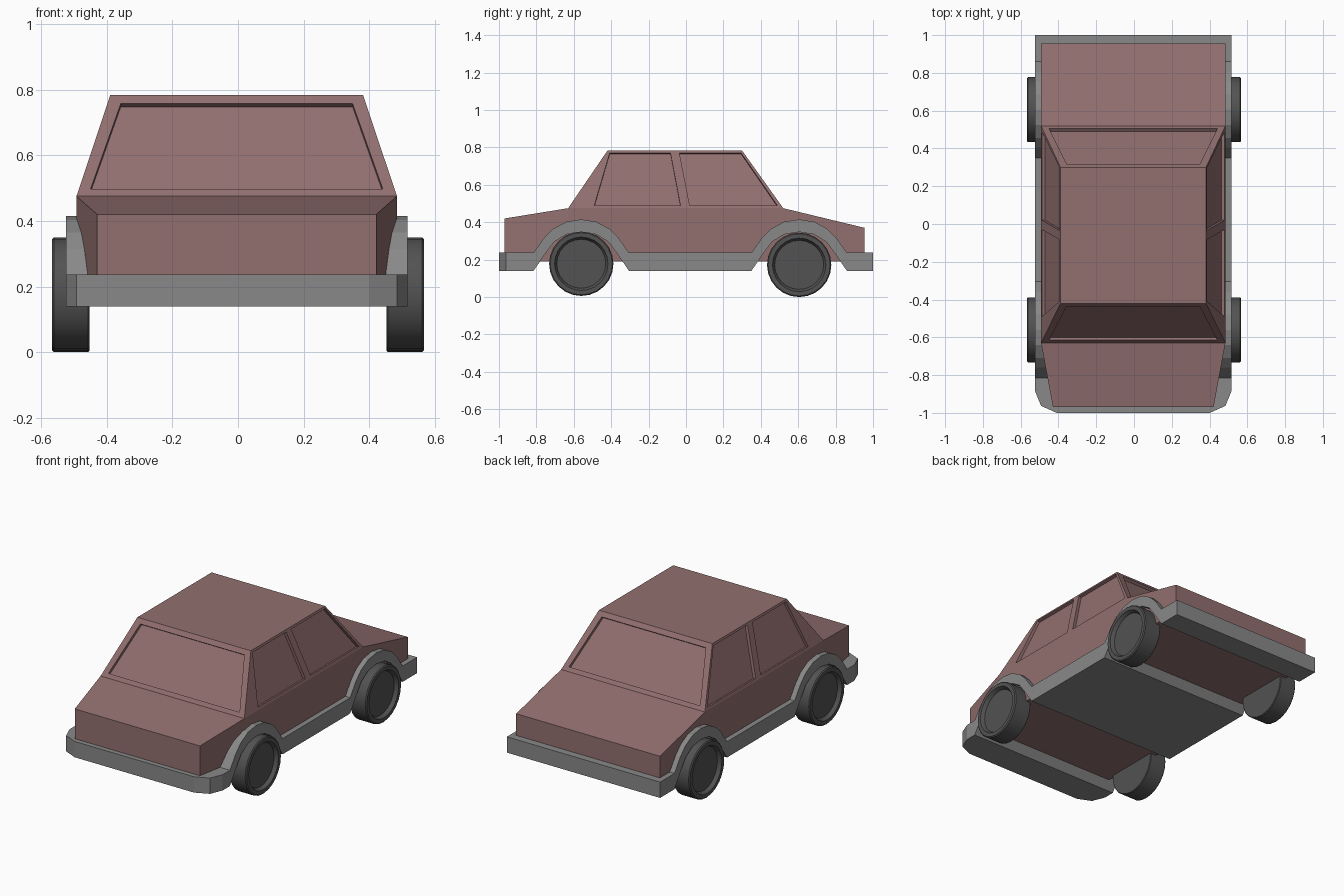
import bpy, bmesh, math
from mathutils import Vector

if "Cube" in bpy.data.objects:
    bpy.data.objects.remove(bpy.data.objects["Cube"])

OFF = -0.004  # body sits a hair left of the wheels


def material(name, rgb):
    m = bpy.data.materials.new(name)
    m.diffuse_color = (*rgb, 1)
    m.use_nodes = True
    m.node_tree.nodes["Principled BSDF"].inputs["Base Color"].default_value = m.diffuse_color
    return m


PAINT = material("paint", (0.29, 0.16, 0.16))
TRIM = material("trim", (0.25, 0.25, 0.25))
RUBBER = material("rubber", (0.085, 0.085, 0.085))


def add_loft(bm, rings, caps=None):
    """Skin closed rings of equal length and close both ends."""
    vs = [[bm.verts.new(p) for p in r] for r in rings]
    n = len(rings[0])
    for a, b in zip(vs, vs[1:]):
        for i in range(n):
            j = (i + 1) % n
            bm.faces.new((a[i], a[j], b[j], b[i]))
    for ring in (vs[0], vs[-1]):
        for cap in caps or [range(n)]:
            bm.faces.new([ring[i] for i in cap])


def finish(bm, name, mat=None):
    bmesh.ops.recalc_face_normals(bm, faces=bm.faces)
    me = bpy.data.meshes.new(name)
    bm.to_mesh(me)
    bm.free()
    ob = bpy.data.objects.new(name, me)
    bpy.context.collection.objects.link(ob)
    if mat:
        me.materials.append(mat)
    return ob


# Body shell: side profile as (y, z, half width)
W, R = 0.488, 0.385
profile = [(-0.97, 0.42, 0.425), (-0.63, 0.475, W), (-0.42, 0.783, R), (0.30, 0.783, R),
           (0.52, 0.475, W), (0.955, 0.37, W), (0.955, 0.19, W), (0.52, 0.19, W),
           (-0.63, 0.19, W), (-0.97, 0.19, 0.425)]
bm = bmesh.new()
add_loft(bm, [[(OFF + s * w, y, z) for y, z, w in profile] for s in (-1, 1)],
         [(0, 1, 8, 9), (1, 4, 7, 8), (1, 2, 3, 4), (4, 5, 6, 7)])
body = finish(bm, "body", PAINT)

# Window recesses cut into the cabin faces


def slope(z, low, high):
    return low + (high - low) * (z - 0.475) / (0.783 - 0.475)


def add_window(bm, quad, outward, depth=0.018):
    p = [Vector(q) for q in quad]
    n = (p[1] - p[0]).cross(p[3] - p[0]).normalized()
    if n.dot(Vector(outward)) < 0:
        n = -n
    add_loft(bm, [[q - n * depth for q in p], [q + n * 0.03 for q in p]])


bm = bmesh.new()
for low, high, out in ((-0.63, -0.42, -1), (0.52, 0.30, 1)):  # windscreen, rear window
    add_window(bm, [(OFF + x, slope(z, low, high), z) for x, z in
                    ((-0.445, 0.497), (0.445, 0.497), (0.353, 0.757), (-0.353, 0.757))], (0, out, 0))
for s in (-1, 1):  # two side windows each side
    for quad in (((-0.49, 0.49), (-0.03, 0.49), (-0.083, 0.77), (-0.408, 0.77)),
                 ((0.02, 0.49), (0.488, 0.49), (0.295, 0.77), (-0.035, 0.77))):
        add_window(bm, [(OFF + s * slope(z, W, R), y, z) for y, z in quad], (s, 0, 0))
cutter = finish(bm, "window_cutter")
mod = body.modifiers.new("windows", "BOOLEAN")
mod.object, mod.operation, mod.solver = cutter, "DIFFERENCE", "EXACT"
bpy.context.view_layer.objects.active = body
bpy.ops.object.modifier_apply(modifier=mod.name)
bpy.data.objects.remove(cutter)

# Bumpers, sills and wheel arches: one band running the whole length
outer = [(-0.255, 0.237), (-0.20, 0.315), (-0.15, 0.365), (-0.08, 0.403), (0, 0.415),
         (0.08, 0.403), (0.15, 0.365), (0.20, 0.315), (0.255, 0.237)]
inner = [(0.255, 0.14), (0.19, 0.235), (0.145, 0.295), (0.08, 0.335), (0, 0.348),
         (-0.08, 0.335), (-0.145, 0.295), (-0.19, 0.235), (-0.255, 0.14)]
FRONT, REAR = -0.56, 0.605
band = [(FRONT + y, z) for y, z in outer] + [(REAR + y, z) for y, z in outer]
band += [(1.0, 0.237), (1.0, 0.14)]
band += [(REAR + y, z) for y, z in inner] + [(FRONT + y, z) for y, z in inner]


def band_ring(x, nose):
    return [(OFF + x, y, z) for y, z in band + [(nose, 0.14), (nose, 0.237)]]


half = [(0.52, -0.885), (0.488, -0.963), (0.405, -1.0)]
bm = bmesh.new()
add_loft(bm, [band_ring(-x, n) for x, n in half] + [band_ring(x, n) for x, n in half[::-1]])
finish(bm, "bumper_and_arch_band", TRIM)

# Wheels: lathed section as (distance from centre, radius) with a recessed hub
section = [(0.452, 0.168), (0.456, 0.172), (0.561, 0.172), (0.567, 0.166),
           (0.567, 0.143), (0.558, 0.137), (0.545, 0.131)]
SIDES = 24
for label, cy, cz in (("front", FRONT, 0.178), ("rear", REAR, 0.172)):
    for side, s in (("left", -1), ("right", 1)):
        bm = bmesh.new()
        add_loft(bm, [[(s * x, cy + r * math.cos(k * math.tau / SIDES),
                        cz + r * math.sin(k * math.tau / SIDES)) for k in range(SIDES)]
                      for x, r in section])
        wheel = finish(bm, f"{label}_wheel_{side}", RUBBER)
        bpy.ops.object.select_all(action="DESELECT")
        wheel.select_set(True)
        bpy.context.view_layer.objects.active = wheel
        bpy.ops.object.shade_smooth_by_angle(angle=math.radians(25))
